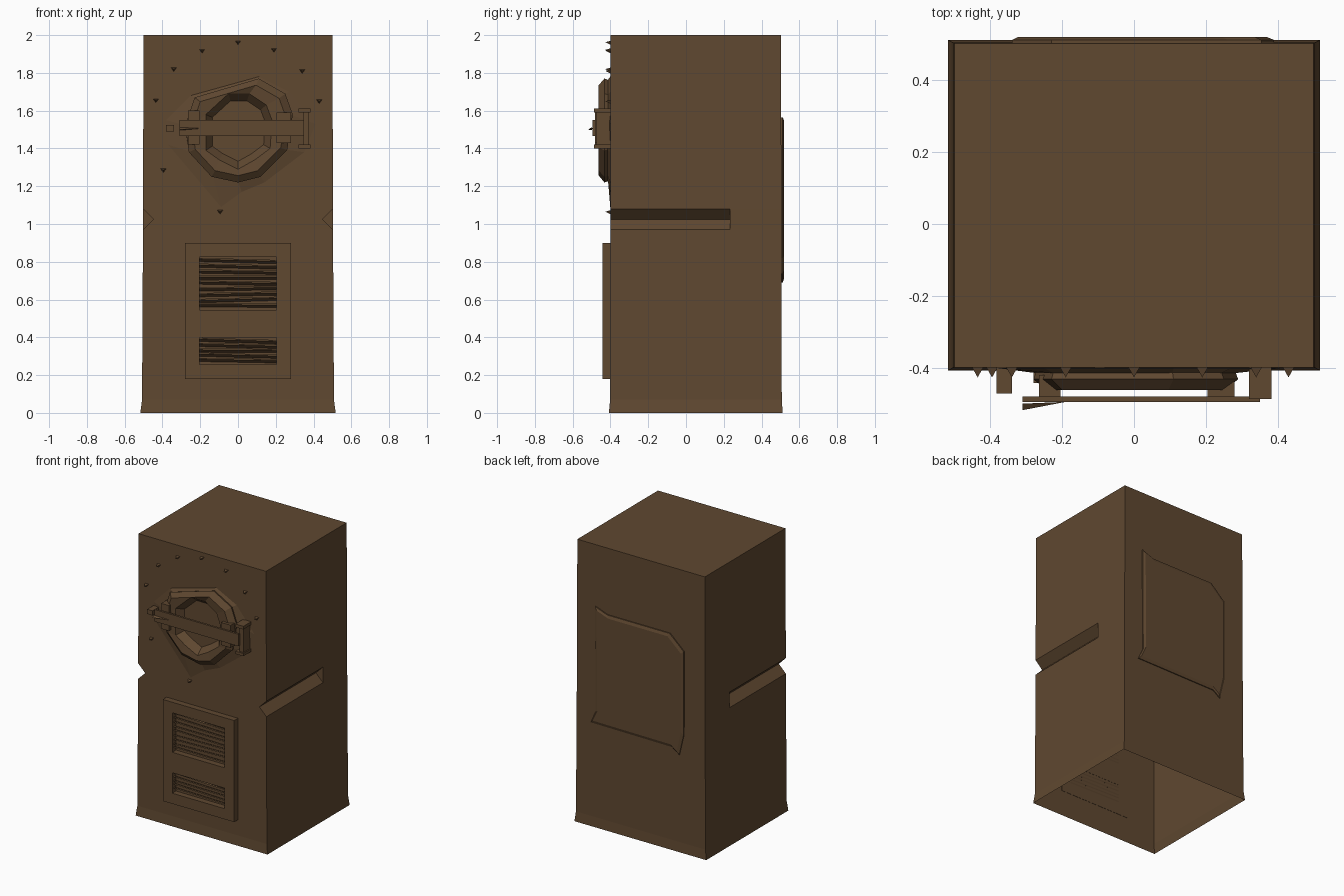
import bpy, bmesh, random
from mathutils import Matrix, Vector

if "Cube" in bpy.data.objects:
    bpy.data.objects.remove(bpy.data.objects["Cube"])

random.seed(4)
brown = bpy.data.materials.new("dark_brown")
brown.diffuse_color = (0.116, 0.065, 0.030, 1)
brown.use_nodes = True
brown.node_tree.nodes["Principled BSDF"].inputs["Base Color"].default_value = brown.diffuse_color


def finish(name, bm):
    bmesh.ops.recalc_face_normals(bm, faces=bm.faces)
    me = bpy.data.meshes.new(name)
    bm.to_mesh(me)
    bm.free()
    me.materials.append(brown)
    ob = bpy.data.objects.new(name, me)
    bpy.context.collection.objects.link(ob)
    return ob


def box_into(bm, x0, x1, y0, y1, z0, z1, tilt=0.0):
    m = (Matrix.Translation(((x0 + x1) / 2, (y0 + y1) / 2, (z0 + z1) / 2))
         @ Matrix.Rotation(tilt, 4, 'X')
         @ Matrix.Diagonal((x1 - x0, y1 - y0, z1 - z0, 1)))
    return bmesh.ops.create_cube(bm, size=1, matrix=m)["verts"]


def boxes(name, specs):
    bm = bmesh.new()
    for s in specs:
        box_into(bm, *s)
    return finish(name, bm)


def loft(name, rings, cap_first=False, cap_last=True):
    """rings: list of (y, [(x, z), ...]) with equal point counts"""
    bm = bmesh.new()
    loops = [[bm.verts.new((x, y, z)) for x, z in pts] for y, pts in rings]
    n = len(loops[0])
    for a, b in zip(loops, loops[1:]):
        for i in range(n):
            j = (i + 1) % n
            bm.faces.new((a[i], a[j], b[j], b[i]))
    if cap_first:
        bm.faces.new(loops[0])
    if cap_last:
        bm.faces.new(loops[-1])
    return finish(name, bm)


def scaled(pts, s, cx=0.0, cz=1.5):
    return [(cx + (x - cx) * s, cz + (z - cz) * s) for x, z in pts]


# Cabinet shell: open underneath, flared foot, V grooves in both sides
bm = bmesh.new()
# height, half width, groove half width, front y, back y
levels = [(0, .517, .517, -.408, .512), (.07, .508, .508, -.402, .507),
          (.97, .503, .503, -.400, .505), (1.025, .503, .448, -.400, .505),
          (1.08, .503, .503, -.400, .505), (2, .500, .500, -.400, .503)]
MID = 0.233
rows = []
for z, w, g, yf, yb in levels:
    row = {}
    for s in (-1, 1):
        row[s] = [bm.verts.new((s * g, yf, z)), bm.verts.new((s * g, MID, z)),
                  bm.verts.new((s * w, MID, z)), bm.verts.new((s * w, yb, z))]
    rows.append(row)
for a, b in zip(rows, rows[1:]):
    bm.faces.new((a[-1][0], a[1][0], b[1][0], b[-1][0]))
    bm.faces.new((a[-1][3], a[1][3], b[1][3], b[-1][3]))
    for s in (-1, 1):
        for i, j in ((0, 1), (2, 3)):
            bm.faces.new((a[s][i], a[s][j], b[s][j], b[s][i]))
for s in (-1, 1):
    bm.faces.new((rows[2][s][1], rows[3][s][1], rows[4][s][1], rows[3][s][2]))
t = rows[-1]
bm.faces.new((t[-1][0], t[1][0], t[1][1], t[1][3], t[-1][3], t[-1][1]))
bmesh.ops.remove_doubles(bm, verts=bm.verts, dist=1e-5)
finish("cabinet", bm)

# Vent frame with two openings
F, B = -0.443, -0.400
boxes("vent_frame", [
    (-.28, -.205, F, B, .18, .90), (.205, .28, F, B, .18, .90),
    (-.205, .205, F, B, .825, .90), (-.205, .205, F, B, .18, .255),
    (-.205, .205, F, B, .40, .545)])

# Uneven louvre slats
bm = bmesh.new()
for z0, z1, n in ((.265, .395, 5), (.555, .82, 9)):
    for i in range(n):
        z = z0 + (z1 - z0) * (i + .5) / n
        vs = box_into(bm, -.205, .205, -.428, -.398, z - .004, z + .004, -.45)
        skew = random.uniform(-.035, .035)
        for v in vs:
            v.co.z = min(max(v.co.z + skew * v.co.x, z0 - .01), z1 + .005)
finish("vent_slats", bm)

# Low crumpled skirt around the port
port = [(.11, 1.77), (.25, 1.69), (.29, 1.58), (.26, 1.39), (.12, 1.25), (0, 1.22),
        (-.14, 1.25), (-.26, 1.38), (-.28, 1.52), (-.23, 1.67)]
skirt = [(.11, 1.78), (.27, 1.70), (.41, 1.53), (.35, 1.38), (.14, 1.22), (.02, 1.17),
         (-.09, 1.09), (-.37, 1.42), (-.38, 1.55), (-.25, 1.68)]
loft("port_skirt", [(-.401, skirt), (-.415, scaled(port, .97))], cap_last=False)

# Faceted port ring with a sunken dish
hole = [(.06, 1.69), (.15, 1.63), (.18, 1.55), (.17, 1.40), (.09, 1.34), (0, 1.29),
        (-.10, 1.34), (-.17, 1.39), (-.17, 1.58), (-.05, 1.69)]
loft("port_ring", [(-.402, scaled(port, .96)), (-.432, port),
                   (-.462, scaled(port, .87)), (-.455, hole),
                   (-.407, scaled(hole, .8))])

# Handle bar across the port, with its mounts
boxes("handle_bar", [(-.31, .35, -.495, -.48, 1.465, 1.55)])
boxes("bar_mounts", [(-.265, -.205, -.482, -.42, 1.42, 1.60),
                     (.205, .28, -.482, -.42, 1.43, 1.59)])
boxes("latch_bracket", [(.345, .375, -.475, -.40, 1.41, 1.60),
                        (.32, .383, -.487, -.40, 1.59, 1.612),
                        (.32, .383, -.487, -.40, 1.400, 1.420)])
boxes("hinge_peg", [(-.382, -.34, -.472, -.40, 1.49, 1.523)])

# Small splinter on the bar end
bm = bmesh.new()
pts = [(-.31, -.518, 1.50), (-.31, -.500, 1.512), (-.31, -.500, 1.496), (-.19, -.495, 1.506)]
v = [bm.verts.new(p) for p in pts]
for f in ((0, 1, 2), (0, 1, 3), (1, 2, 3), (0, 2, 3)):
    bm.faces.new([v[i] for i in f])
finish("bar_splinter", bm)

# Tiny stud chips scattered around the port
bm = bmesh.new()
for x, z in ((0, 1.962), (-.19, 1.917), (.19, 1.922), (-.34, 1.82), (.34, 1.81),
             (-.435, 1.655), (.43, 1.65), (-.395, 1.285), (-.095, 1.065)):
    c = Vector((x, -.412, z))
    v = [bm.verts.new(c + Vector(d)) for d in
         ((-.015, .012, .008), (.015, .012, .008), (0, .012, -.013), (0, -.015, 0))]
    for f in ((0, 1, 2), (0, 1, 3), (1, 2, 3), (0, 2, 3)):
        bm.faces.new([v[i] for i in f])
finish("stud_chips", bm)

# Raised rear panel with clipped corners
panel = [(.355, 1.565), (.26, 1.53), (-.23, 1.53), (-.34, 1.43), (-.34, .84),
         (-.305, .69), (-.25, .73), (.39, .735), (.35, .82)]
loft("rear_panel", [(.500, panel), (.512, panel), (.520, scaled(panel, .95, 0, 1.14))])
